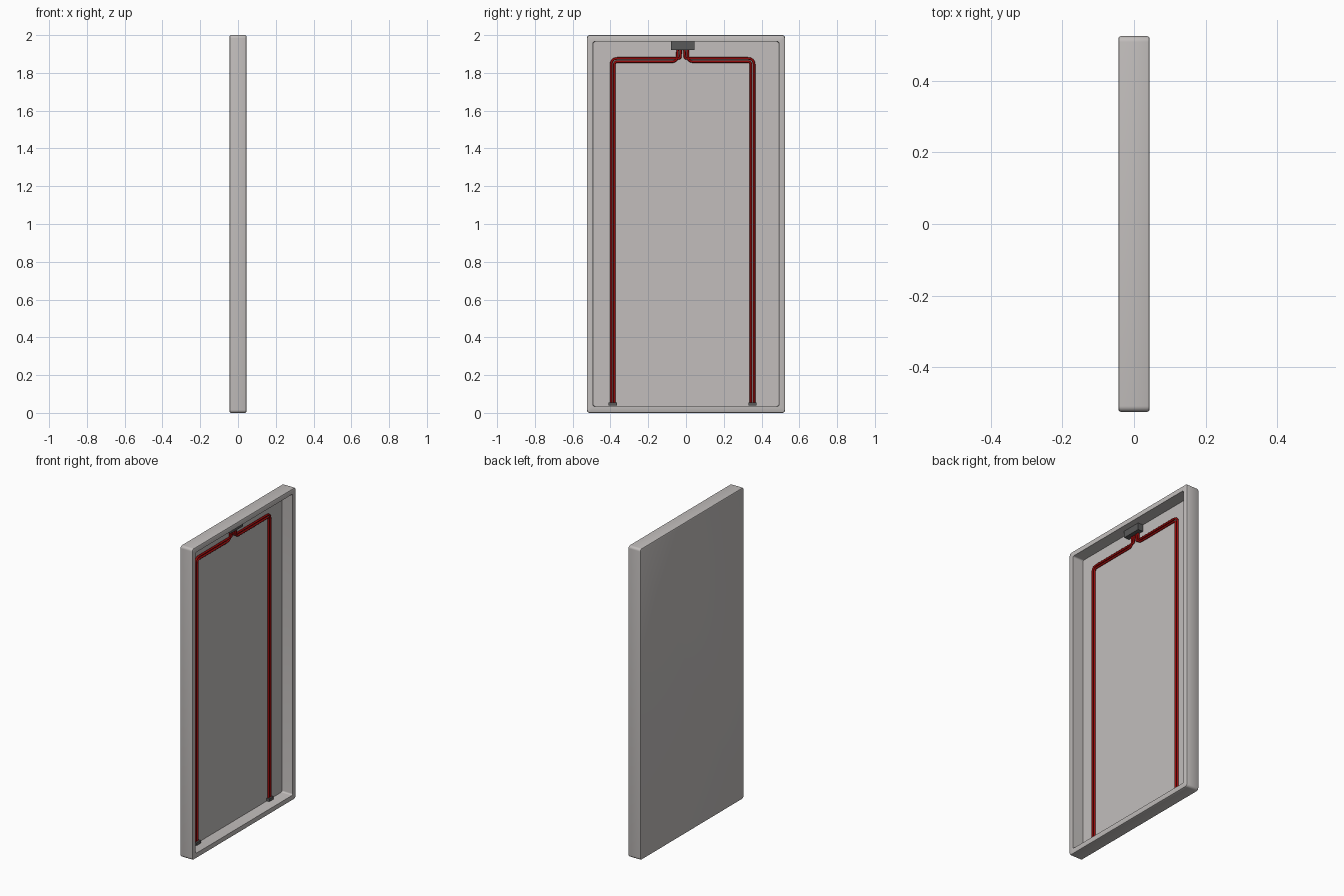
import bpy, bmesh, math

if "Cube" in bpy.data.objects:
    bpy.data.objects.remove(bpy.data.objects["Cube"])

def material(name, rgb):
    m = bpy.data.materials.new(name)
    m.diffuse_color = (*rgb, 1)
    m.use_nodes = True
    m.node_tree.nodes["Principled BSDF"].inputs["Base Color"].default_value = m.diffuse_color
    return m

GREY = material("warm_grey", (0.54, 0.515, 0.505))
RED = material("dark_red", (0.30, 0.003, 0.003))
DARK = material("charcoal", (0.10, 0.10, 0.10))

FLOOR = -0.03      # inner face of the panel
MID = -0.018       # centre line of the wiring

def finish(obj, mat, smooth=True):
    obj.data.materials.append(mat)
    if smooth:
        bpy.ops.object.select_all(action='DESELECT')
        obj.select_set(True)
        bpy.context.view_layer.objects.active = obj
        bpy.ops.object.shade_smooth_by_angle(angle=math.radians(40))

def ring(bm, x, inset, r, seg=5):
    """Rounded rectangle in the yz plane."""
    hy, hz, out = 0.525 - inset, 1.0 - inset, []
    for k, (sy, sz) in enumerate([(1, 1), (-1, 1), (-1, -1), (1, -1)]):
        for i in range(seg + 1):
            a = math.pi / 2 * (k + i / seg)
            out.append(bm.verts.new((x, sy * (hy - r) + r * math.cos(a),
                                     1 + sz * (hz - r) + r * math.sin(a))))
    return out

# Tray-shaped panel: back, soft outer edge, rim, deep recess
bm = bmesh.new()
profile = [(-0.044, 0.006, 0.012), (-0.042, 0.002, 0.014), (-0.037, 0, 0.016),
           (0.037, 0, 0.016), (0.042, 0.002, 0.014), (0.044, 0.006, 0.012),
           (0.044, 0.033, 0.01), (FLOOR, 0.035, 0.01)]
rings = [ring(bm, *p) for p in profile]
for a, b in zip(rings, rings[1:]):
    n = len(a)
    for i in range(n):
        j = (i + 1) % n
        bm.faces.new((a[i], a[j], b[j], b[i]))
bm.faces.new(rings[0])
bm.faces.new(rings[-1])
bmesh.ops.recalc_face_normals(bm, faces=bm.faces)
me = bpy.data.meshes.new("panel_tray")
bm.to_mesh(me)
bm.free()
tray = bpy.data.objects.new("panel_tray", me)
bpy.context.collection.objects.link(tray)
finish(tray, GREY)

# Connector blocks
def block(name, x0, x1, y0, y1, z0, z1):
    bpy.ops.mesh.primitive_cube_add(
        size=1, location=((x0 + x1) / 2, (y0 + y1) / 2, (z0 + z1) / 2))
    o = bpy.context.object
    o.name = name
    o.scale = (x1 - x0, y1 - y0, z1 - z0)
    finish(o, DARK, False)

block("main_connector", FLOOR, 0.006, MID - 0.062, MID + 0.062, 1.922, 1.965)

# Wires: polyline with rounded corners swept as a tube
def wire(name, pts, radii, tube=0.0065):
    path = [pts[0]]
    for p, r, prev, nxt in zip(pts[1:-1], radii, pts, pts[2:]):
        def toward(q):
            d = math.dist(p, q)
            return tuple(p[i] + (q[i] - p[i]) * r / d for i in (0, 1))
        a, b = toward(prev), toward(nxt)
        for i in range(7):
            t = i / 6
            path.append(tuple((1 - t) ** 2 * a[k] + 2 * t * (1 - t) * p[k] + t * t * b[k]
                              for k in (0, 1)))
    path.append(pts[-1])
    cu = bpy.data.curves.new(name, 'CURVE')
    cu.dimensions = '3D'
    cu.bevel_depth = tube
    cu.bevel_resolution = 2
    cu.use_fill_caps = True
    sp = cu.splines.new('POLY')
    sp.points.add(len(path) - 1)
    for q, (y, z) in zip(sp.points, path):
        q.co = (FLOOR + tube, y, z, 1)
    o = bpy.data.objects.new(name, cu)
    bpy.context.collection.objects.link(o)
    cu.materials.append(RED)

for s, side in ((-1, "left"), (1, "right")):
    for k, off in enumerate((-0.0085, 0.0085)):
        top = MID + s * (0.021 - off)
        out = MID + s * (0.370 + off)
        z = 1.868 + off
        start = MID + s * (0.018 - off)
        wire(f"{side}_wire_{k + 1}",
             [(start, 1.925), (top, z), (out, z), (out, 0.05)],
             [0.018 - off, 0.026 + off])
    c = MID + s * 0.370
    block(f"{side}_lower_connector", FLOOR, -0.008, c - 0.022, c + 0.022, 0.038, 0.056)
